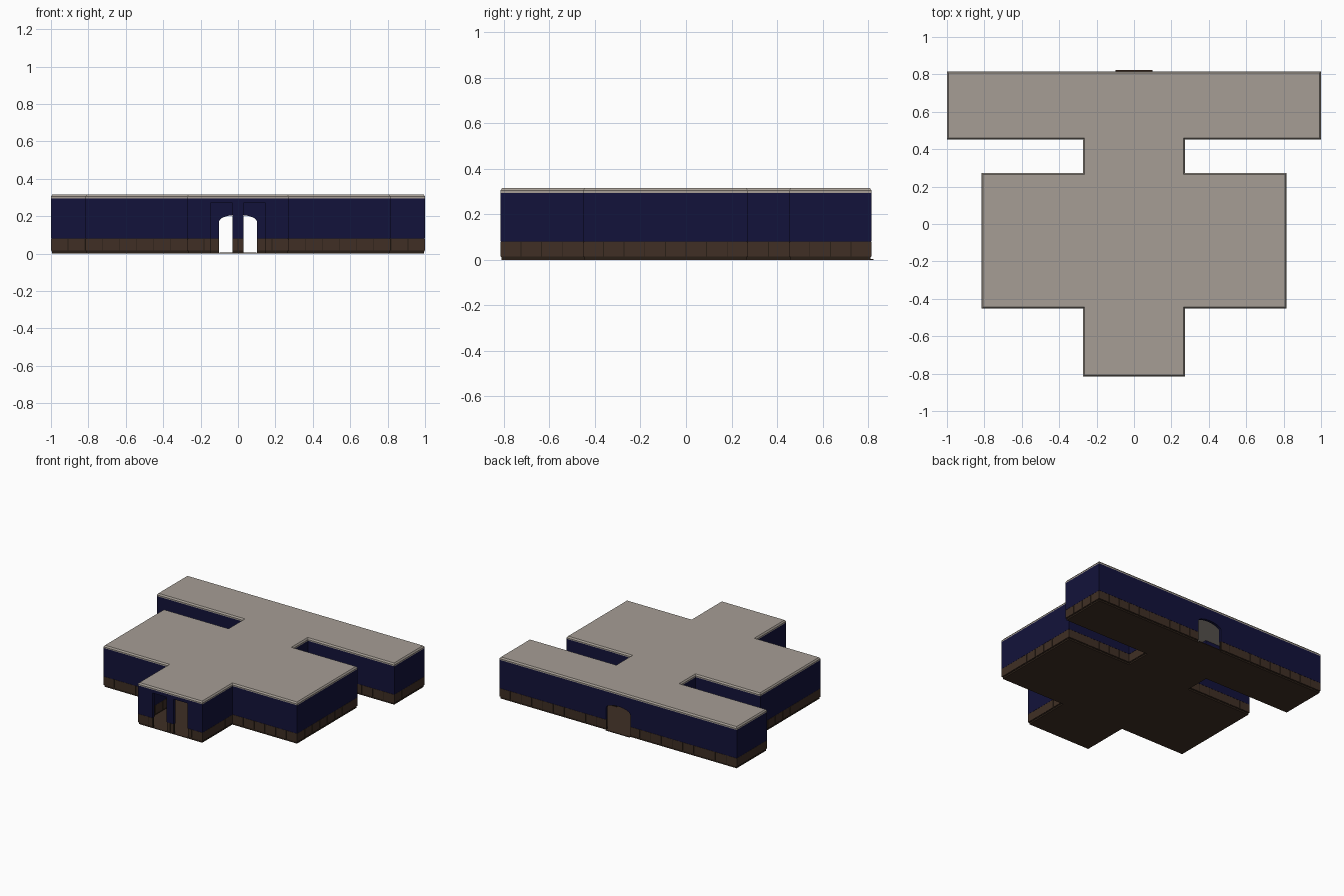
import bpy, bmesh, math
from mathutils import Vector

if "Cube" in bpy.data.objects:
    bpy.data.objects.remove(bpy.data.objects["Cube"])


def material(name, rgb):
    m = bpy.data.materials.new(name)
    m.diffuse_color = (*rgb, 1)
    m.use_nodes = True
    m.node_tree.nodes["Principled BSDF"].inputs["Base Color"].default_value = m.diffuse_color
    return m


NAVY = material("navy_wall", (0.006, 0.006, 0.043))
BROWN = material("brown_brick", (0.05, 0.028, 0.018))
DARK = material("dark_mortar", (0.022, 0.013, 0.008))
GREY = material("warm_grey_roof", (0.38, 0.34, 0.30))

# Building footprint, right half front to back, then mirrored (anticlockwise)
half = [(0.272, -0.816), (0.272, -0.453), (0.816, -0.453), (0.816, 0.272),
        (0.272, 0.272), (0.272, 0.453), (1.0, 0.453), (1.0, 0.816)]
OUTLINE = [Vector(p) for p in half] + [Vector((-x, y)) for x, y in reversed(half)]
WALL = 0.02


def inward(i):
    d = (OUTLINE[(i + 1) % len(OUTLINE)] - OUTLINE[i]).normalized()
    return Vector((-d.y, d.x))


def inset(d):
    return [p + d * (inward(i - 1) + inward(i)) for i, p in enumerate(OUTLINE)]


def finish(name, bm, mat):
    bmesh.ops.recalc_face_normals(bm, faces=bm.faces)
    me = bpy.data.meshes.new(name)
    bm.to_mesh(me)
    bm.free()
    me.materials.append(mat)
    ob = bpy.data.objects.new(name, me)
    bpy.context.collection.objects.link(ob)
    return ob


def loft(bm, rings, closed=False):
    # skins rings of points; caps the ends, or joins last ring to first
    loops = [[bm.verts.new(p) for p in r] for r in rings]
    n = len(loops[0])
    pairs = list(zip(loops, loops[1:]))
    if closed:
        pairs.append((loops[-1], loops[0]))
    else:
        bm.faces.new(loops[0])
        bm.faces.new(loops[-1])
    for a, b in pairs:
        for i in range(n):
            j = (i + 1) % n
            bm.faces.new((a[i], a[j], b[j], b[i]))


def level(d, z):
    return [(p.x, p.y, z) for p in inset(d)]


def slab(name, levels, mat):
    bm = bmesh.new()
    loft(bm, [level(d, z) for d, z in levels])
    return finish(name, bm, mat)


def wall_ring(name, d0, d1, z0, z1, mat):
    bm = bmesh.new()
    loft(bm, [level(d0, z0), level(d0, z1), level(d1, z1), level(d1, z0)], closed=True)
    return finish(name, bm, mat)


def box(bm, x0, x1, y0, y1, z0, z1):
    loft(bm, [[(x0, y0, z), (x1, y0, z), (x1, y1, z), (x0, y1, z)] for z in (z0, z1)])


# Floor and roof
slab("floor", [(0.006, 0.0), (0.006, 0.004)], BROWN)
slab("roof", [(0.0, 0.295), (0.0, 0.305), (0.008, 0.316)], GREY)

# Hollow wall courses
walls = [wall_ring("base_course", 0.006, 0.018, 0.002, 0.016, DARK),
         wall_ring("brick_mortar", 0.004, 0.016, 0.012, 0.082, DARK),
         wall_ring("upper_wall", 0.0, WALL, 0.08, 0.296, NAVY)]

# Opening cutters: two front bays beside a pillar, one arched back door
DOOR = 0.102
bm = bmesh.new()
for s in (-1, 1):
    x0, x1 = sorted((s * 0.03, s * 0.147))
    box(bm, x0, x1, -0.9, -0.7, -0.05, 0.27)
arch = [(-DOOR, -0.05), (DOOR, -0.05)]
arch += [(DOOR * math.cos(math.pi * k / 12), 0.17 + 0.037 * math.sin(math.pi * k / 12))
         for k in range(13)]
loft(bm, [[(x, y, z) for x, z in arch] for y in (0.7, 0.9)])
cutter = finish("opening_cutter", bm, NAVY)
cutter.hide_render = True

for ob in walls:
    mod = ob.modifiers.new("openings", 'BOOLEAN')
    mod.operation, mod.solver, mod.object = 'DIFFERENCE', 'EXACT', cutter
bpy.context.view_layer.update()
deps = bpy.context.evaluated_depsgraph_get()
cut = [bpy.data.meshes.new_from_object(ob.evaluated_get(deps)) for ob in walls]
for ob, me in zip(walls, cut):
    ob.modifiers.clear()
    ob.data = me
bpy.data.objects.remove(cutter)

# Bricks along each straight run, clipped around the openings
BRICK, GAP = 0.0907, 0.002
bm = bmesh.new()
for i, a in enumerate(OUTLINE):
    b = OUTLINE[(i + 1) % len(OUTLINE)]
    length, d, n = (b - a).length, (b - a).normalized(), inward(i)
    runs = [(0, length)]
    if abs(d.x) > 0.5 and abs(a.y) > 0.8:
        m = length / 2
        if a.y < 0:
            runs = [(0, m - 0.147), (m - 0.03, m + 0.03), (m + 0.147, length)]
        else:
            runs = [(0, m - DOOR), (m + DOOR, length)]
    count = round(length / BRICK)
    step = length / count
    for r0, r1 in runs:
        for k in range(count):
            s, e = max(r0, k * step), min(r1, (k + 1) * step)
            if e - s < 0.012:
                continue
            s += GAP if s > 0 else 0
            e -= GAP if e < length else 0
            p, q = a + d * s, a + d * e + n * WALL
            box(bm, min(p.x, q.x), max(p.x, q.x), min(p.y, q.y), max(p.y, q.y), 0.016, 0.079)
finish("bricks", bm, BROWN)

# Back doorstep
bm = bmesh.new()
box(bm, -0.1, 0.1, 0.80, 0.823, 0.0, 0.005)
finish("back_doorstep", bm, BROWN)
